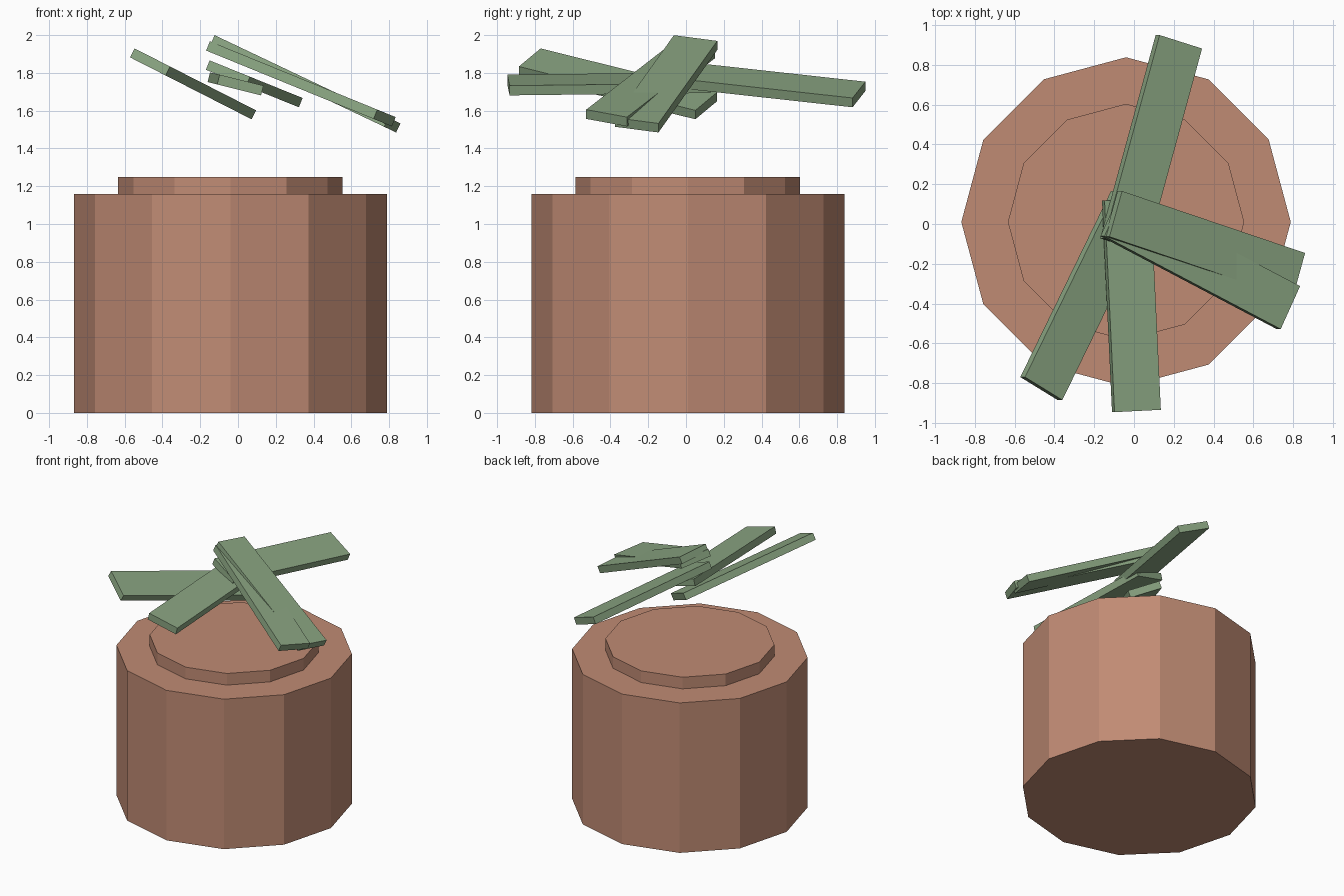
import bpy
from math import radians, sin, cos
from mathutils import Matrix, Vector

if "Cube" in bpy.data.objects:
    bpy.data.objects.remove(bpy.data.objects["Cube"], do_unlink=True)


def material(name, rgb):
    mat = bpy.data.materials.new(name)
    mat.use_nodes = True
    colour = (*rgb, 1.0)
    mat.diffuse_color = colour
    mat.node_tree.nodes["Principled BSDF"].inputs["Base Color"].default_value = colour
    return mat


clay = material("terracotta", (0.53, 0.26, 0.175))
green = material("leaf_green", (0.255, 0.375, 0.222))

POT_X, POT_Y = -0.04, 0.01


def drum(name, radius, bottom, top):
    """Twelve-sided flat-shaded cylinder with a corner on each axis."""
    bpy.ops.mesh.primitive_cylinder_add(
        vertices=12, radius=radius, depth=top - bottom,
        location=(POT_X, POT_Y, (bottom + top) / 2))
    obj = bpy.context.object
    obj.name = name
    obj.data.materials.append(clay)


def leaf(name, centre, tilt, yaw):
    """Flat plank, turned in its own plane and then tipped about the y axis."""
    bpy.ops.mesh.primitive_cube_add(size=1)
    obj = bpy.context.object
    obj.name = name
    size = Matrix.Diagonal((1.065, 0.24, 0.053, 1.0))
    turn = (Matrix.Rotation(radians(tilt), 4, 'Y')
            @ Matrix.Rotation(radians(yaw), 4, 'Z'))
    obj.data.transform(turn @ size)
    obj.location = centre
    obj.data.materials.append(green)


# Pot body and the raised soil disc
drum("pot_body", 0.828, 0.0, 1.16)
drum("pot_top_disc", 0.594, 1.16, 1.25)

# Leaves fanned out above the pot
LEAF_Z = 1.742
leaf("back_leaf", (0.086, 0.405, LEAF_Z), 22, 73.6)
leaf("front_leaf", (-0.013, -0.408, LEAF_Z), 14, 92.8)
leaf("front_right_leaf", (-0.238, -0.36, LEAF_Z), 27, 61.3)
leaf("left_leaf", (0.357, -0.105, LEAF_Z), 25.4, -17)
leaf("front_left_leaf", (0.333, -0.187, LEAF_Z), 22.2, -26)
